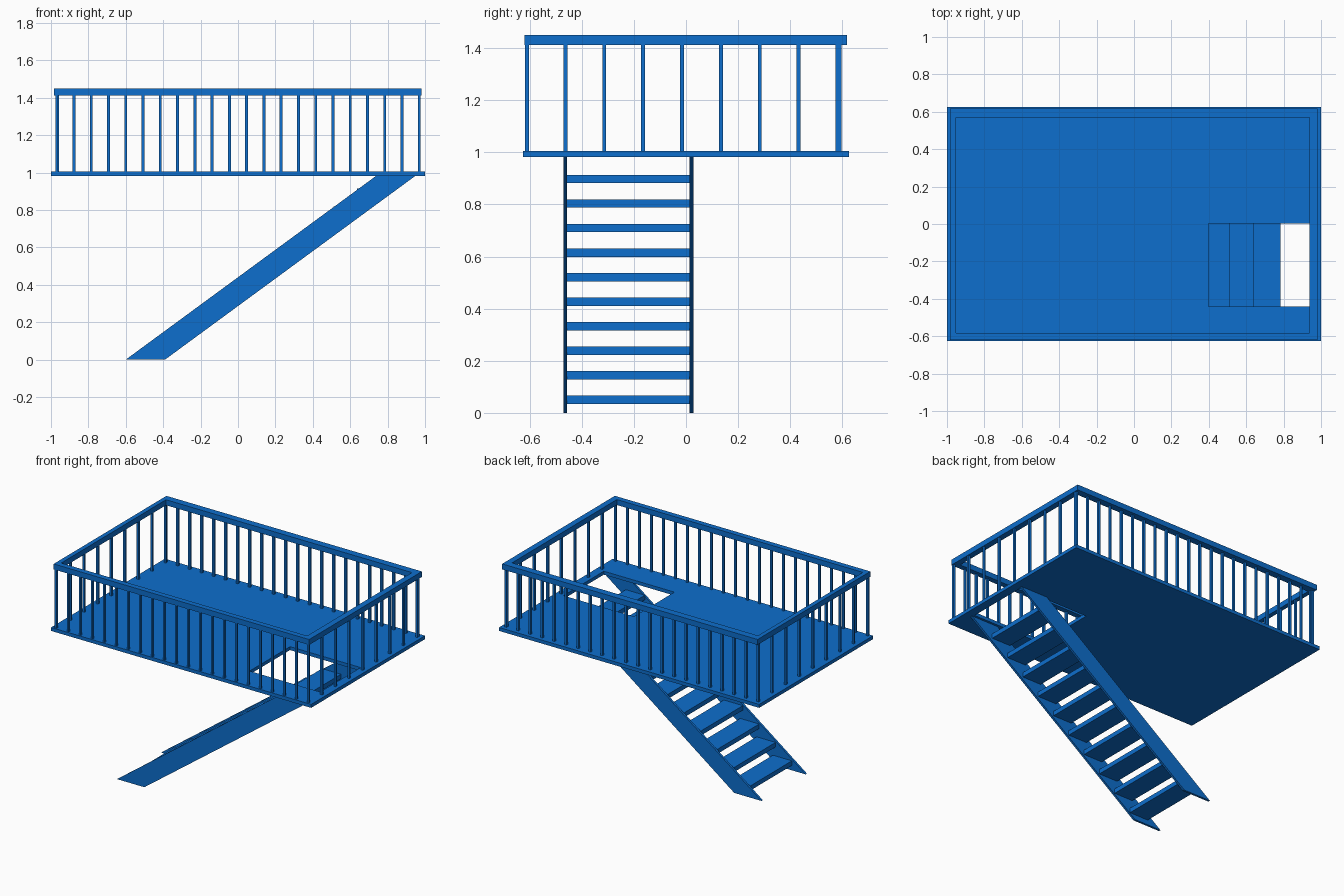
import bpy, bmesh

if "Cube" in bpy.data.objects:
    bpy.data.objects.remove(bpy.data.objects["Cube"])

blue = bpy.data.materials.new("blue_paint")
blue.diffuse_color = (0.004, 0.156, 0.61, 1)
blue.use_nodes = True
blue.node_tree.nodes["Principled BSDF"].inputs["Base Color"].default_value = blue.diffuse_color


def finish(name, bm):
    bmesh.ops.recalc_face_normals(bm, faces=bm.faces)
    mesh = bpy.data.meshes.new(name)
    bm.to_mesh(mesh)
    bm.free()
    mesh.materials.append(blue)
    obj = bpy.data.objects.new(name, mesh)
    bpy.context.collection.objects.link(obj)
    return obj


def prism(name, profile, y0, y1):
    """Extrude an x-z profile from y0 to y1."""
    bm = bmesh.new()
    face = bm.faces.new([bm.verts.new((x, y0, z)) for x, z in profile])
    ext = bmesh.ops.extrude_face_region(bm, geom=[face])
    verts = [v for v in ext["geom"] if isinstance(v, bmesh.types.BMVert)]
    bmesh.ops.translate(bm, verts=verts, vec=(0, y1 - y0, 0))
    return finish(name, bm)


def box(name, x0, x1, y0, y1, z0, z1):
    return prism(name, [(x0, z0), (x1, z0), (x1, z1), (x0, z1)], y0, y1)


def frame(name, outer, inner, z0, z1):
    """Rectangular slab with a rectangular opening; rects are x0, x1, y0, y1."""
    bm = bmesh.new()
    loops = []
    for (x0, x1, y0, y1), z in ((outer, z0), (outer, z1), (inner, z1), (inner, z0)):
        loops.append([bm.verts.new((x, y, z))
                      for x, y in ((x0, y0), (x1, y0), (x1, y1), (x0, y1))])
    for k in range(4):
        a, b = loops[k], loops[(k + 1) % 4]
        for i in range(4):
            j = (i + 1) % 4
            bm.faces.new((a[i], a[j], b[j], b[i]))
    return finish(name, bm)


# Deck with stair opening, and the handrail ring
DECK_BOTTOM, DECK_TOP, RAIL_BOTTOM = 0.982, 1.006, 1.412
frame("deck", (-1, 1, -0.625, 0.625), (0.397, 0.94, -0.44, 0.004), DECK_BOTTOM, DECK_TOP)
frame("handrail", (-0.983, 0.981, -0.62, 0.618), (-0.952, 0.939, -0.582, 0.569), RAIL_BOTTOM, 1.45)

# Balusters along all four sides
R = 0.0075


def baluster(name, x, y):
    box(name, x - R, x + R, y - R, y + R, DECK_TOP, RAIL_BOTTOM)


for i in range(22):
    x = -0.969 + i * 1.938 / 21
    baluster("front_baluster", x, -0.610)
    baluster("back_baluster", x, 0.590)
for i in range(1, 9):
    y = -0.612 + i * 0.1492
    baluster("left_baluster", -0.964, y)
    baluster("right_baluster", 0.969, y)

# Sloping stair stringers
slope = [(-0.6, 0), (-0.39, 0), (0.948, DECK_BOTTOM), (0.738, DECK_BOTTOM)]
prism("front_stringer", slope, -0.471, -0.456)
prism("back_stringer", slope, 0.013, 0.028)

# Open treads
for i in range(10):
    x, z = -0.495 + i * 0.1257, 0.034 + i * 0.0942
    box("tread", x, x + 0.146, -0.456, 0.013, z, z + 0.032)
